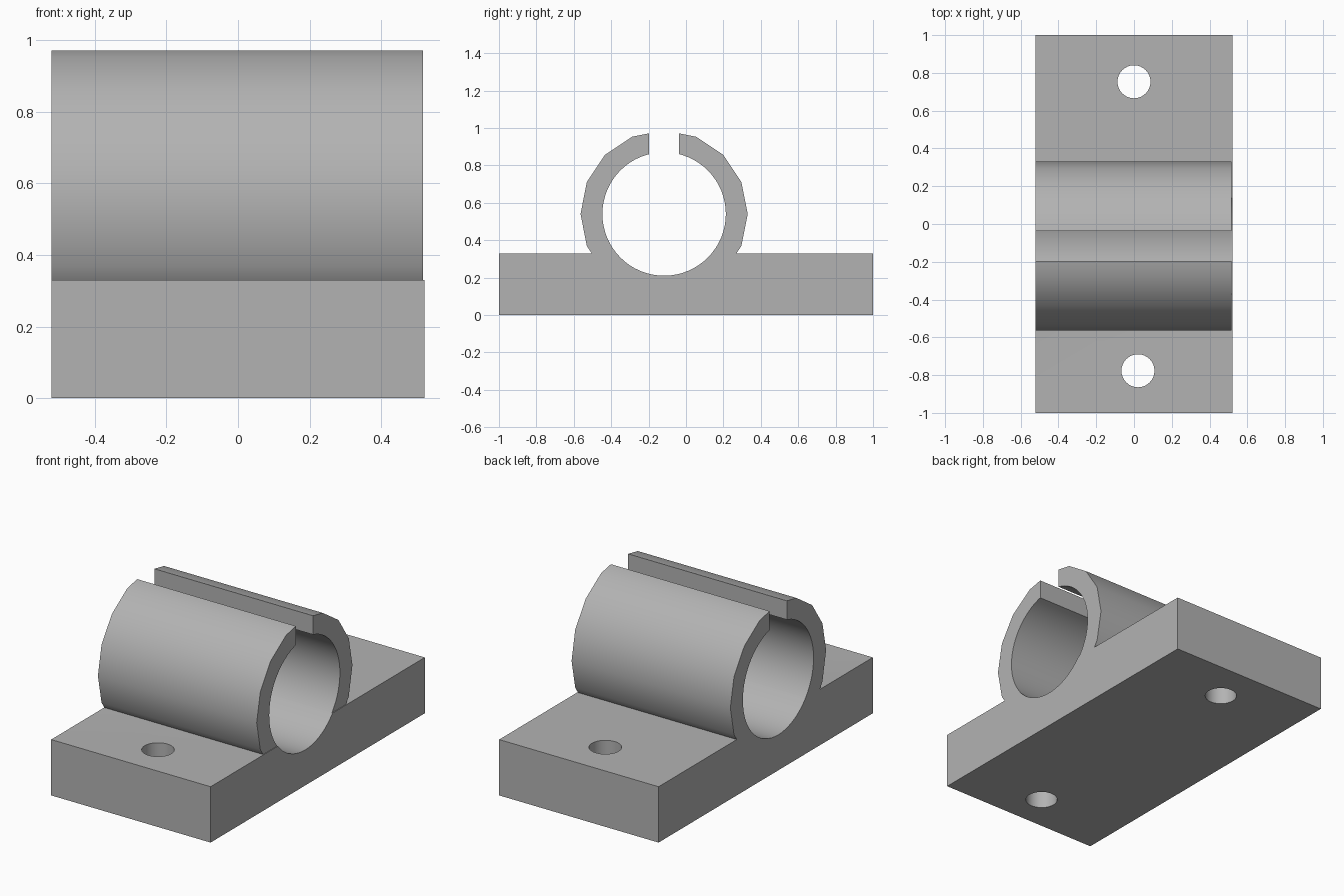
import bpy
from math import radians

if "Cube" in bpy.data.objects:
    bpy.data.objects.remove(bpy.data.objects["Cube"], do_unlink=True)

WIDTH, THICK = 1.042, 0.33
RING_Y, RING_Z = -0.117, 0.54

grey = bpy.data.materials.new("plain grey")
grey.use_nodes = True
colour = (0.45, 0.45, 0.45, 1)
grey.diffuse_color = colour
grey.node_tree.nodes["Principled BSDF"].inputs["Base Color"].default_value = colour


def finish(name):
    ob = bpy.context.object
    ob.name = name
    bpy.ops.object.transform_apply(location=True, rotation=True, scale=True)
    ob.data.materials.append(grey)
    return ob


def box(name, size, centre):
    bpy.ops.mesh.primitive_cube_add(size=1, location=centre)
    bpy.context.object.scale = size
    return finish(name)


def cylinder(name, radius, length, centre, sides, along_x=False):
    turn = (0, radians(90), 0) if along_x else (0, 0, 0)
    bpy.ops.mesh.primitive_cylinder_add(vertices=sides, radius=radius, depth=length,
                                        location=centre, rotation=turn)
    return finish(name)


def combine(target, tool, operation):
    mod = target.modifiers.new(tool.name, "BOOLEAN")
    mod.operation, mod.solver, mod.object = operation, "EXACT", tool
    bpy.context.view_layer.objects.active = target
    bpy.ops.object.modifier_apply(modifier=mod.name)
    bpy.data.objects.remove(tool, do_unlink=True)


# Mounting plate with a sixteen-sided sleeve, slightly short on the left end
clamp = box("pipe_clamp", (WIDTH, 2, THICK), (0, 0, THICK / 2))
sleeve = cylinder("sleeve", 0.447, WIDTH - 0.004, (-0.002, RING_Y, RING_Z), 16, True)
combine(clamp, sleeve, "UNION")

# Round bore and the slot along the top
combine(clamp, cylinder("bore", 0.33, 2, (0, RING_Y, RING_Z), 64, True), "DIFFERENCE")
combine(clamp, box("slot", (2, 0.16, 0.5), (0, RING_Y, 0.95)), "DIFFERENCE")

# Two screw holes through the plate
for x, y in ((0, 0.753), (0.021, -0.777)):
    combine(clamp, cylinder("screw_hole", 0.0875, 1, (x, y, THICK / 2), 32), "DIFFERENCE")

bpy.ops.object.select_all(action="DESELECT")
clamp.select_set(True)
bpy.context.view_layer.objects.active = clamp
bpy.ops.object.shade_smooth_by_angle(angle=radians(30))
